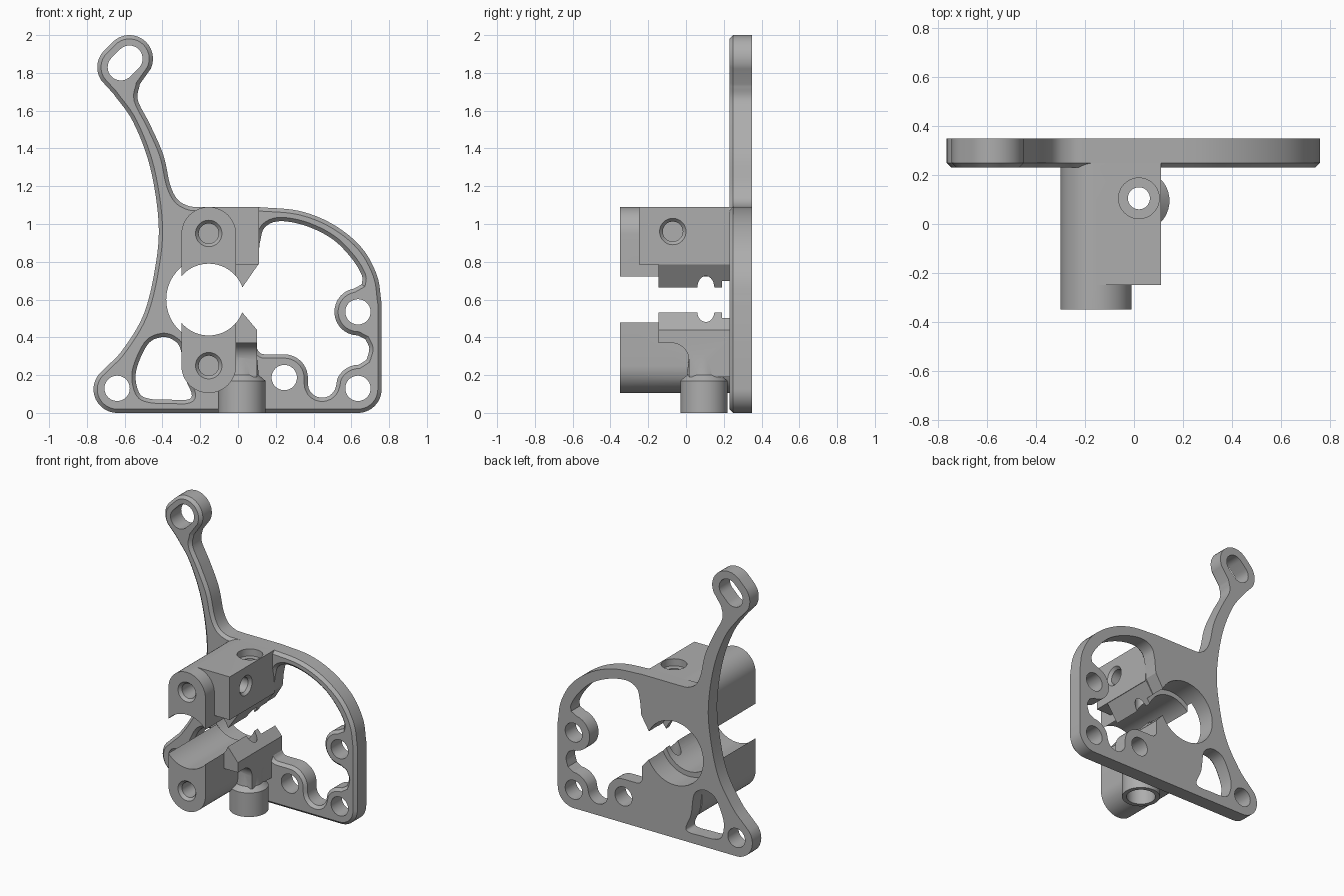
import bpy
import bmesh
from math import cos, sin, radians
from mathutils import Vector

cube = bpy.data.objects.get("Cube")
if cube:
    bpy.data.objects.remove(cube, do_unlink=True)

GREY = (0.42, 0.42, 0.42, 1.0)
metal = bpy.data.materials.new("plain grey metal")
metal.use_nodes = True
metal.diffuse_color = GREY
metal.node_tree.nodes["Principled BSDF"].inputs["Base Color"].default_value = GREY


def arc(u, v, r, start=0, end=360, steps=16):
    """Points along an arc, angles in degrees."""
    angles = [radians(start + (end - start) * i / steps) for i in range(steps + 1)]
    return [(u + r * cos(a), v + r * sin(a)) for a in angles]


def circle(u, v, r, steps=48):
    return arc(u, v, r, steps=steps)[:-1]


def smooth(points, closed=False, steps=6):
    """Curve passing through all the points."""
    pts = [Vector(p) for p in points]
    n = len(pts)
    if closed:
        ext = [pts[-1]] + pts + pts[:2]
    else:
        ext = [pts[0] * 2 - pts[1]] + pts + [pts[-1] * 2 - pts[-2]]
    out = []
    for i in range(n if closed else n - 1):
        a, b, c, d = ext[i:i + 4]
        for k in range(steps):
            t = k / steps
            p = (2 * b + (c - a) * t + (2 * a - 5 * b + 4 * c - d) * t ** 2
                 + (3 * b - a - 3 * c + d) * t ** 3) / 2
            out.append(tuple(p))
    if not closed:
        out.append(tuple(pts[-1]))
    return out


def offset(loop, dist):
    """Move a closed loop outwards by dist."""
    pts = [Vector(p) for p in loop]
    area = sum(a.cross(b) for a, b in zip(pts, pts[1:] + pts[:1]))
    side = dist if area > 0 else -dist
    out = []
    for i, p in enumerate(pts):
        along = ((p - pts[i - 1]).normalized()
                 + (pts[(i + 1) % len(pts)] - p).normalized()).normalized()
        out.append(p + Vector((along.y, -along.x)) * side)
    return out


def prism(name, loop, sections, axis="Y"):
    """Solid from a loop, with (position, outward offset) sections along an axis."""
    place = {"X": lambda u, v, w: (w, u, v),
             "Y": lambda u, v, w: (u, w, v),
             "Z": lambda u, v, w: (u, v, w)}[axis]
    bm = bmesh.new()
    rings = [[bm.verts.new(place(u, v, w)) for u, v in offset(loop, grow)]
             for w, grow in sections]
    for low, high in zip(rings, rings[1:]):
        for i in range(len(low)):
            bm.faces.new((low[i - 1], low[i], high[i], high[i - 1]))
    bm.faces.new(rings[0])
    bm.faces.new(rings[-1])
    bmesh.ops.recalc_face_normals(bm, faces=bm.faces)
    mesh = bpy.data.meshes.new(name)
    bm.to_mesh(mesh)
    bm.free()
    mesh.materials.append(metal)
    obj = bpy.data.objects.new(name, mesh)
    bpy.context.collection.objects.link(obj)
    return obj


def straight(name, loop, low, high, axis="Y"):
    return prism(name, loop, [(low, 0), (high, 0)], axis)


def combine(target, tool, operation):
    """Apply a boolean and remove the tool."""
    mod = target.modifiers.new("boolean", "BOOLEAN")
    mod.operation = operation
    mod.solver = "EXACT"
    mod.object = tool
    bpy.context.view_layer.objects.active = target
    bpy.ops.object.modifier_apply(modifier=mod.name)
    bpy.data.objects.remove(tool, do_unlink=True)


def cut(target, *args):
    combine(target, straight("cutter", *args), "DIFFERENCE")


def add(target, *args):
    combine(target, straight("addition", *args), "UNION")


FRONT, BACK, BEVEL = 0.23, 0.35, 0.02
BORE_X, BORE_Z = -0.155, 0.6
PIN_X, PIN_Y = 0.02, 0.105

# Plate outline: two foot lobes, domed right side, curved arm with slotted end
outline = arc(-0.64, 0.125, 0.125, 140, 270) + arc(0.635, 0.125, 0.125, 270, 360)
outline += smooth([(0.76, 0.58), (0.735, 0.73), (0.65, 0.88), (0.5, 1.0),
                   (0.32, 1.07), (0.1, 1.09)])
outline += smooth([(-0.2, 1.09), (-0.26, 1.095), (-0.32, 1.13), (-0.36, 1.21),
                   (-0.395, 1.365), (-0.465, 1.525), (-0.53, 1.655), (-0.52, 1.74)])
outline += arc(-0.575, 1.875, 0.125, -25, 135) + arc(-0.62, 1.83, 0.125, 136, 215)
outline += smooth([(-0.66, 1.69), (-0.555, 1.54), (-0.465, 1.3), (-0.42, 1.0),
                   (-0.44, 0.76), (-0.5, 0.52), (-0.61, 0.335), (-0.7, 0.24)])
plate = prism("mounting_plate", outline,
              [(FRONT, -BEVEL), (FRONT + BEVEL, 0), (BACK, 0)])

# Large right window, open towards the bore, wrapping around the screw lobes
large_window = [(0.105, 0.8), (0.02, 0.66), (-0.02, 0.6), (0.02, 0.53), (0.1, 0.44)]
large_window += [(0.1, 0.34)] + arc(0.14, 0.35, 0.04, 200, 270, 5)
large_window += arc(0.245, 0.185, 0.125, 90, 0, 10)
large_window += arc(0.445, 0.155, 0.075, 180, 350, 10)
large_window += arc(0.64, 0.13, 0.125, 155, 90, 6)
large_window += smooth([(0.68, 0.28), (0.695, 0.34), (0.675, 0.39)])
large_window += arc(0.635, 0.535, 0.125, 270, 100, 14)
large_window += smooth([(0.655, 0.68), (0.655, 0.73), (0.6, 0.82), (0.5, 0.92),
                        (0.36, 0.99), (0.22, 1.015), (0.14, 0.98), (0.115, 0.9)])

# Small left window
small_window = smooth([(-0.54, 0.22), (-0.525, 0.11), (-0.47, 0.075), (-0.36, 0.07),
                       (-0.27, 0.07), (-0.245, 0.1), (-0.285, 0.2), (-0.305, 0.34),
                       (-0.35, 0.39), (-0.41, 0.4), (-0.48, 0.36)], closed=True)
for window in (large_window, small_window):
    cutter = prism("cutter", window, [(FRONT - BEVEL, BEVEL), (FRONT, BEVEL),
                                      (FRONT + BEVEL, 0), (BACK + 1, 0)])
    combine(plate, cutter, "DIFFERENCE")

# Screw holes and arm slot
for x, z in ((-0.64, 0.13), (0.635, 0.13), (0.635, 0.535), (0.245, 0.187)):
    cut(plate, circle(x, z, 0.067), 0, 1)
cut(plate, arc(-0.575, 1.875, 0.07, -45, 135) + arc(-0.62, 1.83, 0.07, 135, 315), 0, 1)

# Upper clamp: arched body, square side wing and pointed jaw
BED = FRONT + BEVEL
upper = straight("upper_clamp", arc(BORE_X, 0.945, 0.145, 0, 180, 24)
                 + [(-0.3, BORE_Z), (-0.01, BORE_Z)], -0.35, BED)
add(upper, [(BORE_X, 0.785), (0.11, 0.785), (0.11, 1.09), (BORE_X, 1.09)], -0.25, BED)
add(upper, [(-0.1, 0.9), (-0.1, 0.66), (0.02, 0.66), (0.11, 0.79), (0.11, 0.9)],
    -0.145, BED)

# Lower clamp: arched body, pointed jaw, swept wing and round foot
lower = straight("lower_clamp", arc(BORE_X, 0.25, 0.145, 180, 360, 24)
                 + [(-0.01, BORE_Z), (-0.3, BORE_Z)], -0.35, BED)
add(lower, [(-0.1, 0.4), (0.1, 0.4), (0.1, 0.44), (0.02, 0.535), (-0.1, 0.535)],
    -0.145, BED)
wing = [(-0.145, 0.42), (-0.145, 0.37)] + arc(-0.075, 0.28, 0.09, 90, 0, 8)
add(lower, wing + [(0.015, 0.19), (BED, 0.19), (BED, 0.42)], -0.1, 0.1, "X")
foot = prism("addition", circle(PIN_X, PIN_Y - 0.01, 0.125),
             [(0, 0), (0.17, 0), (0.2, -0.035), (0.3, -0.045)], "Z")
combine(lower, foot, "UNION")

# Main bore, wider where it passes the plate
for part in (plate, upper, lower):
    cut(part, circle(BORE_X, BORE_Z, 0.225, 64), 0.19, 1)
    if part is not plate:
        cut(part, circle(BORE_X, BORE_Z, 0.19, 64), -1, 0.2)

# Vertical pin hole with recesses at the top and in the foot
for part in (upper, lower):
    cut(part, circle(PIN_X, PIN_Y, 0.045), -1, 2, "Z")
cut(upper, circle(PIN_X, PIN_Y, 0.083), 1.04, 2, "Z")
cut(lower, circle(PIN_X, PIN_Y - 0.01, 0.095), -1, 0.13, "Z")

# Blind, countersunk screw holes in the clamp fronts and the upper side
for part, z in ((upper, 0.95), (lower, 0.25)):
    hole = prism("cutter", circle(BORE_X, z, 0.053),
                 [(-0.4, 0.017), (-0.35, 0.017), (-0.33, 0), (-0.1, 0)])
    combine(part, hole, "DIFFERENCE")
hole = prism("cutter", circle(-0.07, 0.96, 0.053),
             [(0.2, 0.017), (0.11, 0.017), (0.09, 0), (-0.05, 0)], "X")
combine(upper, hole, "DIFFERENCE")

# Smooth curved walls, keep machined edges sharp
bpy.ops.object.select_all(action="DESELECT")
for part in (plate, upper, lower):
    part.select_set(True)
bpy.context.view_layer.objects.active = plate
bpy.ops.object.shade_smooth_by_angle(angle=radians(25))
